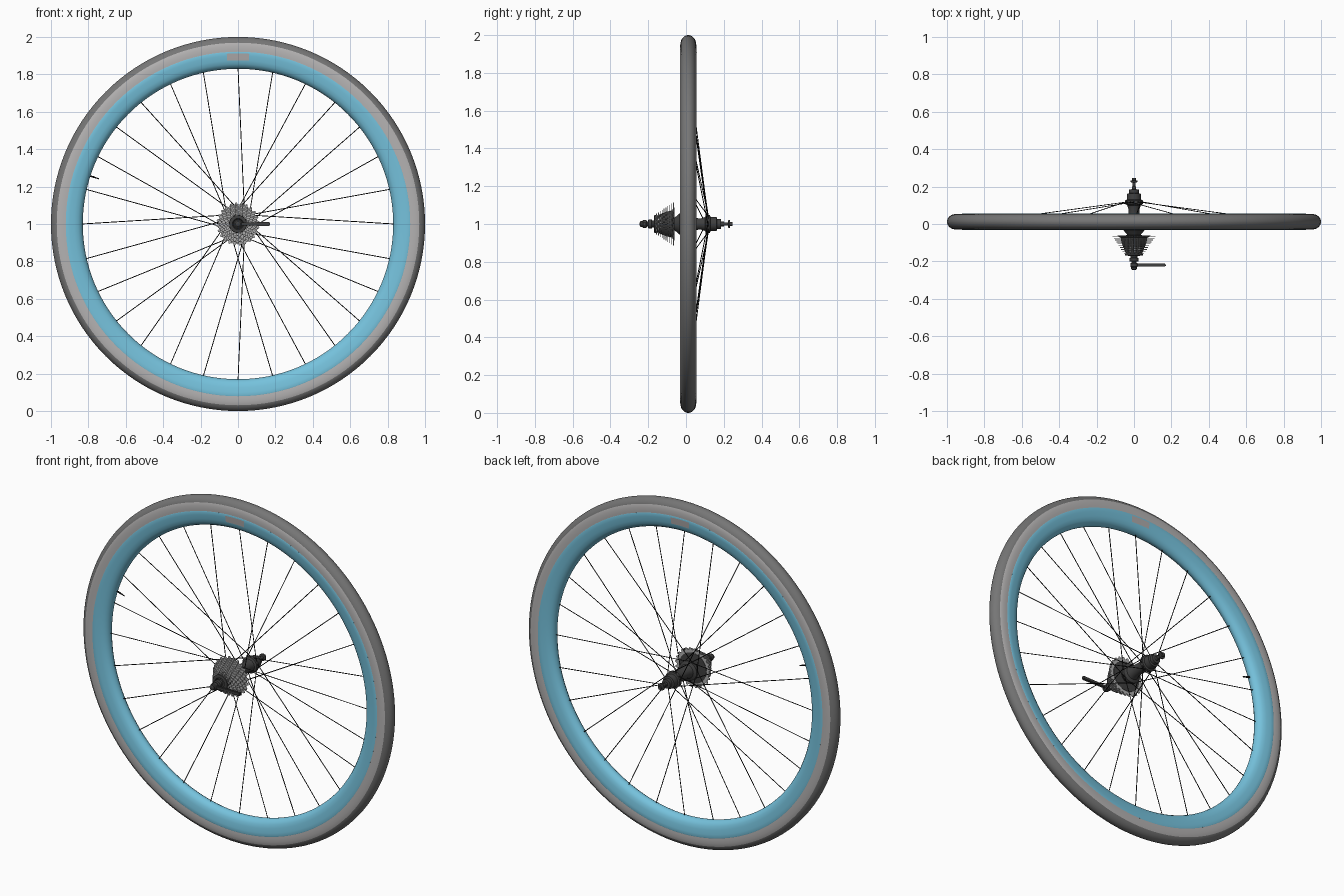
import bpy, bmesh
from math import sin, cos, pi, radians
from mathutils import Vector

cube = bpy.data.objects.get("Cube")
if cube:
    bpy.data.objects.remove(cube, do_unlink=True)

PLANE = 0.012      # y of the middle of the tyre
HUB = Vector((0, 0, 1))
parts = []


def material(name, r, g, b):
    m = bpy.data.materials.new(name)
    m.use_nodes = True
    m.diffuse_color = (r, g, b, 1)
    m.node_tree.nodes["Principled BSDF"].inputs["Base Color"].default_value = (r, g, b, 1)
    return m


TREAD = material("dark grey rubber", 0.18, 0.18, 0.18)
WALL = material("light grey sidewall", 0.46, 0.45, 0.45)
BLUE = material("sky blue rim", 0.18, 0.54, 0.72)
PLATE = material("grey label", 0.43, 0.41, 0.41)
BLACK = material("black spokes", 0.008, 0.008, 0.008)
DARK = material("charcoal hub", 0.05, 0.05, 0.05)
STEEL = material("steel sprockets", 0.42, 0.42, 0.42)


def finish(name, bm, *mats):
    bmesh.ops.recalc_face_normals(bm, faces=bm.faces)
    mesh = bpy.data.meshes.new(name)
    bm.to_mesh(mesh)
    bm.free()
    for m in mats:
        mesh.materials.append(m)
    ob = bpy.data.objects.new(name, mesh)
    bpy.context.collection.objects.link(ob)
    parts.append(ob)
    return ob


def around(radius, angle, y):
    """Point on the wheel, angle clockwise from the top."""
    return HUB + Vector((radius * sin(angle), y, radius * cos(angle)))


def lathe(name, profile, mats, segments, closed=False, rule=None):
    """Turn a (radius, y) profile around the axle."""
    bm = bmesh.new()
    rings = [[bm.verts.new(around(r, 2 * pi * i / segments, y)) for r, y in profile]
             for i in range(segments)]
    n = len(profile)
    for i in range(segments):
        a, b = rings[i], rings[(i + 1) % segments]
        for j in range(n if closed else n - 1):
            k = (j + 1) % n
            f = bm.faces.new((a[j], a[k], b[k], b[j]))
            if rule:
                f.material_index = rule(f.calc_center_median())
    if not closed:
        bm.faces.new([r[0] for r in rings])
        bm.faces.new([r[-1] for r in rings])
    return finish(name, bm, *mats)


def rod(bm, start, end, r1, r2, sides=6):
    d = end - start
    mat = d.to_track_quat('Z', 'Y').to_matrix().to_4x4()
    mat.translation = (start + end) / 2
    bmesh.ops.create_cone(bm, cap_ends=True, segments=sides, radius1=r1,
                          radius2=r2, depth=d.length, matrix=mat)


def mirrored(half):
    """Mirror a half profile across the tyre plane into a closed loop."""
    return ([(r, PLANE + w) for r, w in half] +
            [(r, PLANE - w) for r, w in reversed(half) if w > 0])


# Tyre: flat pale sidewalls and a round dark tread
arc = [(0.948 + 0.052 * sin(t), 0.0425 * cos(t)) for t in (radians(a) for a in range(24, 90, 8))]
tyre_half = [(0.912, 0.03), (0.9135, 0.0415), (0.93, 0.0425), (0.95, 0.0425)] + arc + [(1.0, 0)]
lathe("tyre", mirrored(tyre_half), (TREAD, WALL), 128, True,
      lambda c: 0 if (c - HUB).xz.length > 0.97 else 1)

# Deep rim, narrowing to the inner edge
rim_half = [(0.92, 0), (0.921, 0.042), (0.918, 0.043), (0.90, 0.0415), (0.875, 0.0385),
            (0.855, 0.033), (0.84, 0.023), (0.832, 0.01), (0.83, 0)]
lathe("rim", mirrored(rim_half), (BLUE,), 128, True)

# Curved label plate on each side of the rim
for side, word in ((-1, "front"), (1, "back")):
    bm = bmesh.new()
    rows = [[bm.verts.new(around(r, radians(a), PLANE + side * w))
             for r, w in ((0.875, 0.0415), (0.894, 0.0435), (0.912, 0.045))]
            for a in (-3.8, -1.9, 0, 1.9, 3.8)]
    for a, b in zip(rows, rows[1:]):
        for j in range(2):
            bm.faces.new((a[j], a[j + 1], b[j + 1], b[j]))
    bmesh.ops.solidify(bm, geom=bm.faces[:], thickness=0.002)
    finish(word + "_label", bm, PLATE)

# Spokes, alternating between the two flanges and leaning both ways
bm = bmesh.new()
for i in range(28):
    a = 2 * pi * i / 28
    lean = -1 if (i // 2) % 2 else 1
    r, y, swing = (0.052, -0.025, 80) if i % 2 else (0.042, 0.119, 60)
    rod(bm, around(r, a + lean * radians(swing), y), around(0.835, a, PLANE), 0.0023, 0.0023)
finish("spokes", bm, BLACK)

# Valve
bm = bmesh.new()
va = radians(-72)
rod(bm, around(0.84, va, PLANE), around(0.805, va, PLANE), 0.0045, 0.0045, 10)
rod(bm, around(0.805, va, PLANE), around(0.782, va, PLANE), 0.0035, 0.003, 10)
finish("valve", bm, BLACK)

# Hub shell with two flanges
lathe("hub_shell", [(0.035, -0.06), (0.042, -0.05), (0.056, -0.034), (0.056, -0.018),
                    (0.04, -0.01), (0.032, 0.01), (0.03, 0.08), (0.036, 0.1),
                    (0.047, 0.106), (0.047, 0.126), (0.038, 0.13), (0.036, 0.162),
                    (0.026, 0.165), (0.026, 0.184), (0.012, 0.186)], (DARK,), 32)

# Axle with end nuts
lathe("axle", [(0.009, -0.245), (0.015, -0.241), (0.015, -0.232), (0.02, -0.228),
               (0.02, -0.21), (0.014, -0.207), (0.014, -0.201), (0.025, -0.199),
               (0.025, -0.182), (0.018, -0.18), (0.018, -0.16), (0.012, 0.17),
               (0.012, 0.2), (0.009, 0.202), (0.009, 0.222), (0.02, 0.224),
               (0.02, 0.232), (0.01, 0.234), (0.01, 0.245)], (DARK,), 24)

# Tapered cassette core with a back plate and lock ring
lathe("cassette_core", [(0.04, -0.06), (0.088, -0.062), (0.088, -0.066), (0.072, -0.073),
                        (0.066, -0.1), (0.044, -0.158), (0.047, -0.16), (0.047, -0.168),
                        (0.03, -0.17), (0.026, -0.164)], (DARK,), 32)


def sprocket(index, count):
    t = index / (count - 1)
    radius, y = 0.115 - 0.06 * t, -0.064 - 0.09 * t
    teeth = round(radius * 210)
    bm = bmesh.new()
    outline = []
    for k in range(teeth):
        for step, depth in ((0, 0.011), (0.3, 0.011), (0.52, 0), (0.78, 0)):
            outline.append(bm.verts.new(around(radius - depth, 2 * pi * (k + step) / teeth, y)))
    face = bm.faces.new(outline)
    new = bmesh.ops.extrude_face_region(bm, geom=[face])["geom"]
    bmesh.ops.translate(bm, vec=(0, -0.004, 0),
                        verts=[v for v in new if isinstance(v, bmesh.types.BMVert)])
    finish(f"sprocket_{index + 1}", bm, STEEL)


for s in range(10):
    sprocket(s, 10)

# Quick release lever
bm = bmesh.new()
bmesh.ops.create_cube(bm, size=1)
for v in bm.verts:
    thin = 0.75 if v.co.x < 0 else 1
    v.co = HUB + Vector((0.087 + v.co.x * 0.166, -0.22 + v.co.y * 0.015, v.co.z * 0.021 * thin))
bmesh.ops.bevel(bm, geom=bm.edges[:], offset=0.003, segments=2, affect='EDGES')
finish("release_lever", bm, DARK)

# Smooth shading with sharp edges kept
bpy.ops.object.select_all(action='DESELECT')
for ob in parts:
    ob.select_set(True)
bpy.context.view_layer.objects.active = parts[0]
bpy.ops.object.shade_smooth_by_angle(angle=radians(35))
